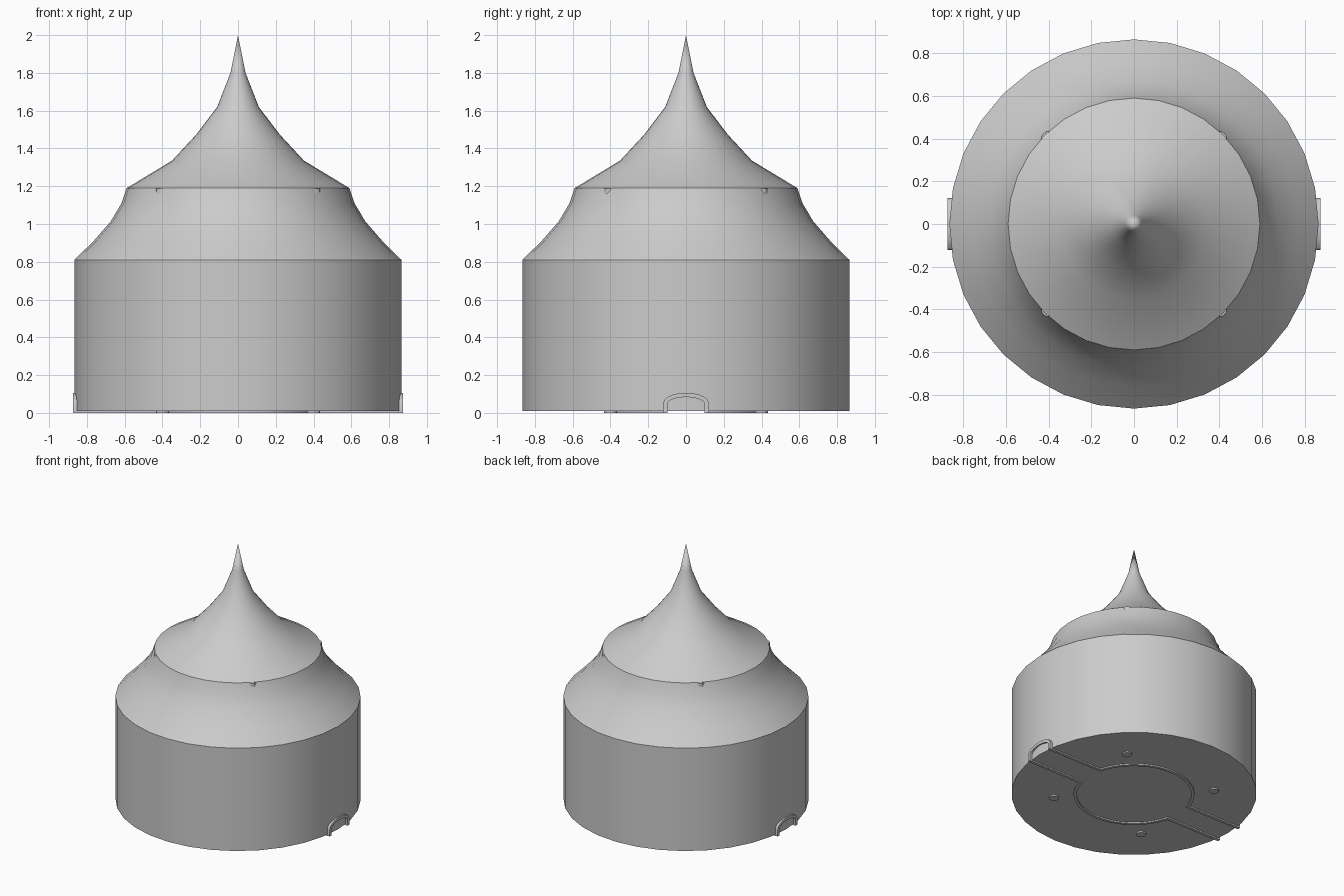
import bpy, math
from mathutils import Vector

if "Cube" in bpy.data.objects:
    bpy.data.objects.remove(bpy.data.objects["Cube"])

SIDES = 32


def make(name, verts, faces, angle=30):
    me = bpy.data.meshes.new(name)
    me.from_pydata(verts, [], faces)
    me.validate()
    ob = bpy.data.objects.new(name, me)
    bpy.context.collection.objects.link(ob)
    bpy.ops.object.select_all(action='DESELECT')
    ob.select_set(True)
    bpy.context.view_layer.objects.active = ob
    bpy.ops.object.mode_set(mode='EDIT')
    bpy.ops.mesh.select_all(action='SELECT')
    bpy.ops.mesh.remove_doubles(threshold=0.0001)
    bpy.ops.mesh.normals_make_consistent(inside=False)
    bpy.ops.object.mode_set(mode='OBJECT')
    bpy.ops.object.shade_smooth_by_angle(angle=math.radians(angle))
    return ob


def lathe(name, profile, x=0, y=0, sides=SIDES):
    """Turn (radius, z) points into a closed solid of revolution."""
    verts, faces = [], []
    for r, z in profile:
        for i in range(sides):
            a = math.tau * i / sides
            verts.append((x + r * math.cos(a), y + r * math.sin(a), z))
    n = len(profile)
    for k in range(n - 1):
        for i in range(sides):
            j = (i + 1) % sides
            faces.append((k * sides + i, k * sides + j,
                          (k + 1) * sides + j, (k + 1) * sides + i))
    if profile[0][0] > 0:
        faces.append(tuple(reversed(range(sides))))
    if profile[-1][0] > 0:
        faces.append(tuple((n - 1) * sides + i for i in range(sides)))
    return make(name, verts, faces)


def ribbon(name, path, half, place, near, far):
    """Sweep a rectangular strip along a flat path; place maps (u, v, depth)."""
    pts = [Vector(p) for p in path]
    verts, faces = [], []
    for i, p in enumerate(pts):
        d0 = (p - pts[max(i - 1, 0)]).normalized()
        d1 = (pts[min(i + 1, len(pts) - 1)] - p).normalized()
        t = (d0 + d1).normalized()
        nrm = Vector((-t.y, t.x))
        ref = d1 if d1.length else d0
        w = half / max(0.5, t.dot(ref))
        a, b = p + nrm * w, p - nrm * w
        verts += [place(a.x, a.y, near), place(b.x, b.y, near),
                  place(b.x, b.y, far), place(a.x, a.y, far)]
    for i in range(len(pts) - 1):
        for k in range(4):
            m = (k + 1) % 4
            faces.append((i * 4 + k, i * 4 + m, i * 4 + 4 + m, i * 4 + 4 + k))
    e = 4 * (len(pts) - 1)
    faces += [(0, 1, 2, 3), (e + 3, e + 2, e + 1, e)]
    return make(name, verts, faces)


# Drum wall and floor, flared skirt roof, pointed spire
lathe("drum", [(0.865, 0.01), (0.865, 0.81), (0.0, 0.81)])
lathe("lower_roof", [(0.865, 0.81), (0.76, 0.915), (0.673, 1.015),
                     (0.617, 1.11), (0.59, 1.19)])
lathe("spire", [(0.59, 1.19), (0.35, 1.335), (0.22, 1.475), (0.11, 1.62),
                (0.04, 1.80), (0.0, 2.0)])

# Four corner posts that just touch the roof rim and the ground
for sx in (-1, 1):
    for sy in (-1, 1):
        lathe("corner_post", [(0.035, 0.0), (0.035, 1.188)],
              sx * 0.4, sy * 0.4, 12)

# Keyhole-shaped wall footing under the floor, one per half
start = math.asin(0.11 / 0.415)
for s in (-1, 1):
    path = [(0.868, s * 0.11)]
    for i in range(25):
        a = start + (math.pi - 2 * start) * i / 24
        path.append((0.415 * math.cos(a), s * 0.415 * math.sin(a)))
    path.append((-0.868, s * 0.11))
    ribbon("floor_wall", path, 0.011, lambda u, v, d: (u, v, d), 0.0, 0.02)

# Arched door frames on both ends of the passage
arch = [(0.11, 0.0), (0.11, 0.05)]
arch += [(0.11 * math.cos(math.pi * i / 10),
          0.05 + 0.045 * math.sin(math.pi * i / 10)) for i in range(1, 10)]
arch += [(-0.11, 0.05), (-0.11, 0.0)]
for s in (-1, 1):
    ribbon("door_frame", arch, 0.011,
           lambda u, v, d: (s * d, u, v), 0.84, 0.874)
